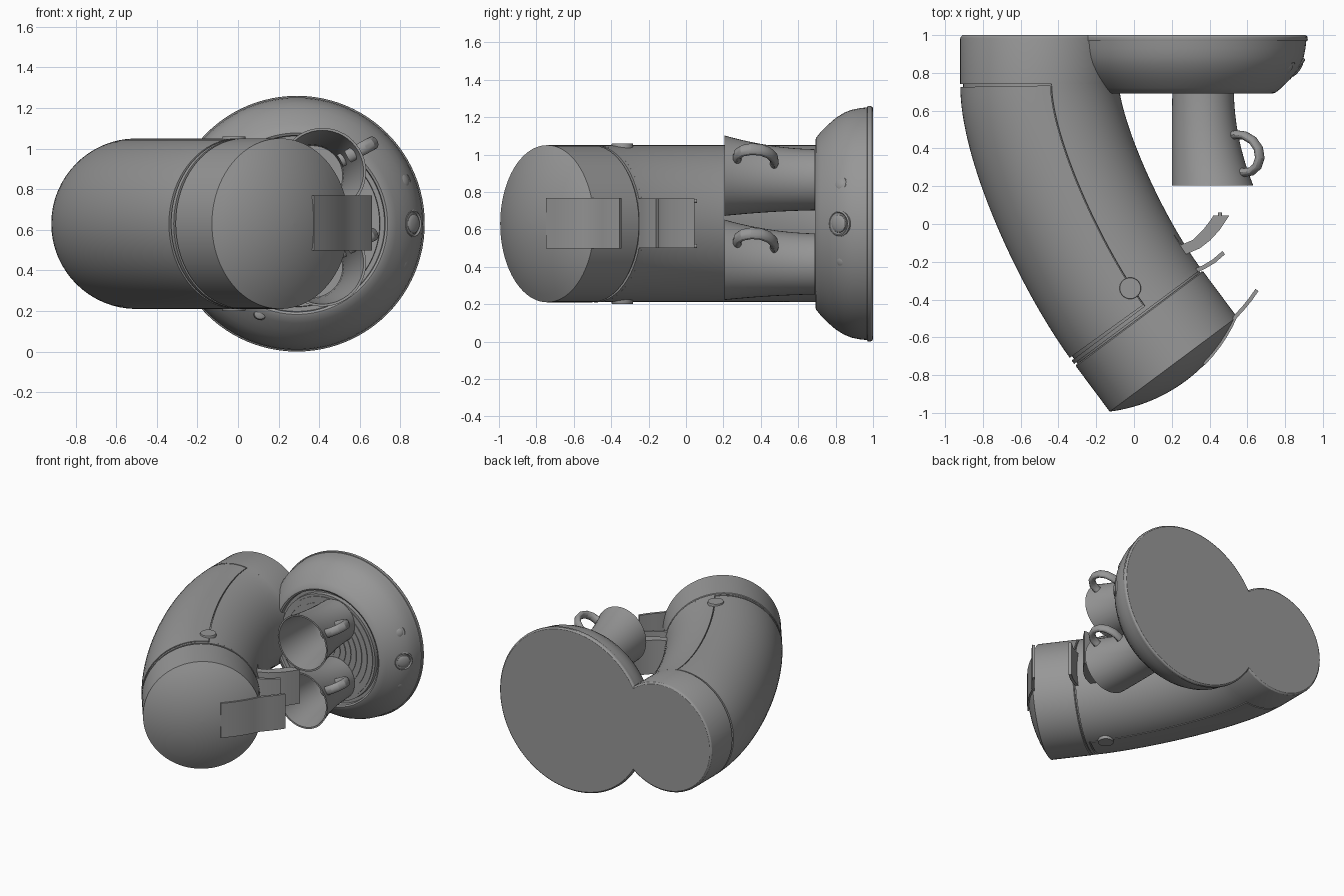
import bpy, bmesh, math
from mathutils import Vector as V

if "Cube" in bpy.data.objects:
    bpy.data.objects.remove(bpy.data.objects["Cube"])

ZC, R = 0.63, 0.42          # height of the main axis, body radius
UP = V((0, 0, 1))
GREY = bpy.data.materials.new("dark_grey")
GREY.diffuse_color = (0.31, 0.31, 0.31, 1)
GREY.use_nodes = True
GREY.node_tree.nodes["Principled BSDF"].inputs["Base Color"].default_value = GREY.diffuse_color


def finish(name, bm, angle=28):
    bmesh.ops.remove_doubles(bm, verts=bm.verts, dist=1e-5)
    bmesh.ops.recalc_face_normals(bm, faces=bm.faces)
    me = bpy.data.meshes.new(name)
    bm.to_mesh(me)
    bm.free()
    me.materials.append(GREY)
    ob = bpy.data.objects.new(name, me)
    bpy.context.collection.objects.link(ob)
    bpy.ops.object.select_all(action='DESELECT')
    ob.select_set(True)
    bpy.context.view_layer.objects.active = ob
    bpy.ops.object.shade_smooth_by_angle(angle=math.radians(angle))
    return ob


def loft(name, rings, closed=True, caps=(False, False)):
    bm = bmesh.new()
    vr = [[bm.verts.new(p) for p in ring] for ring in rings]
    n = len(vr[0])
    for a, b in zip(vr, vr[1:]):
        for i in range(n if closed else n - 1):
            j = (i + 1) % n
            bm.faces.new((a[i], a[j], b[j], b[i]))
    for flag, ring in zip(caps, (vr[0], vr[-1])):
        if flag:
            bm.faces.new(ring)
    return finish(name, bm)


def circle(c, axis, r, n=64):
    axis = V(axis).normalized()
    u = axis.cross(UP if abs(axis.z) < 0.9 else V((1, 0, 0))).normalized()
    w = axis.cross(u)
    return [V(c) + r * (math.cos(2 * math.pi * i / n) * u + math.sin(2 * math.pi * i / n) * w)
            for i in range(n)]


def lathe(name, origin, axis, profile, n=64, caps=(True, True)):
    axis = V(axis).normalized()
    return loft(name, [circle(V(origin) + axis * d, axis, r, n) for r, d in profile], True, caps)


def extrude_z(name, pts, z0, z1):
    return loft(name, [[V((x, y, z)) for x, y in pts] for z in (z0, z1)], True, (True, True))


def strip(pts, thick):
    """Outline of a bent flat strip along a list of points."""
    p = [V((q[0], q[1], 0)) for q in pts]
    off = []
    for i in range(len(p)):
        t = (p[min(i + 1, len(p) - 1)] - p[max(i - 1, 0)]).normalized()
        off.append(p[i] + V((-t.y, t.x, 0)) * thick)
    return [(v.x, v.y) for v in p + off[::-1]]


# --- curved body path: list of (centre, tangent)
P = [V((-0.5, 0.74, ZC)), V((-0.5, 0.45, ZC)), V((-0.235, -0.14, ZC)), V((0.007, -0.472, ZC))]


def station(t):
    s = 1 - t
    c = P[0] * s**3 + P[1] * 3 * s * s * t + P[2] * 3 * s * t * t + P[3] * t**3
    d = (P[1] - P[0]) * s * s + (P[2] - P[1]) * 2 * s * t + (P[3] - P[2]) * t * t
    return c, d.normalized()


def shell(name, stations, a0, a1, n=40):
    """Patch of the tube skin with borders folded inwards."""
    def ring(c, t, r):
        side = V((-t.y, t.x, 0))
        ang = [math.radians(a0 + (a1 - a0) * i / n) for i in range(n + 1)]
        pts = [c + r * (math.cos(a) * side + math.sin(a) * UP) for a in ang]
        fold = [c + 0.395 * (math.cos(a) * side + math.sin(a) * UP) for a in (ang[0], ang[-1])]
        return [fold[0]] + pts + [fold[1]]
    rings = [ring(*stations[0], 0.395)] + [ring(c, t, R) for c, t in stations] + [ring(*stations[-1], 0.395)]
    return loft(name, rings, False)


curve = [station(0.009 + 0.982 * i / 32) for i in range(33)]
shell("water_tank", curve, 82, 278)
shell("main_housing", [station(0)] + curve[1:-1] + [station(1)], -81.2, 81.2)
DIR = V((0.597, -0.802, 0)).normalized()
SIDE = V((-DIR.y, DIR.x, 0))
end = V((0.205, -0.745, ZC))

# inner core seen through the seams
core = [circle(V((-0.5, 0.97, ZC)), (0, -1, 0), 0.405)]
core += [circle(c, t, 0.405) for c, t in curve] + [circle(end - DIR * 0.05, DIR, 0.405)]
loft("inner_core", core, True, (True, True))

# neck at the back, collar ring, domed head
lathe("rear_neck", (-0.5, 1.0, ZC), (0, -1, 0),
      [(0.406, 0), (0.412, 0.004), (0.418, 0.01), (R, 0.018), (R, 0.26), (0.4, 0.26)])
lathe("collar", P[3], DIR, [(0.4, 0), (R, 0), (R, 0.022), (0.4, 0.022)])
head_len = (end - P[3]).length - 0.032
RC = (R * R + 0.11**2) / 0.22


def bulge(s):
    return math.sqrt(RC * RC - s * s) - (RC - 0.11)


dome = [(r, head_len + bulge(r)) for r in [R * (1 - i / 10) + 0.001 * (i / 10) for i in range(11)]]
lathe("head", P[3] + DIR * 0.032, DIR, [(0.4, 0), (R - 0.006, 0), (R, 0.006)] + dome, 80)

# hinge buttons above and below
for s, nm in ((1, "top"), (-1, "bottom")):
    lathe("hinge_button_" + nm, (-0.02, -0.34, ZC + s * 0.36), (0, 0, s),
          [(0.057, 0), (0.057, 0.066), (0.055, 0.07)], 32)

# opening lever lying on the dome and curling past its rim
lever = [end + SIDE * s + DIR * (bulge(s) + 0.004) for s in (0.135, 0.2, 0.26, 0.32, 0.37, 0.42)]
lever += [V((0.59, -0.447, 0)), V((0.628, -0.4, 0)), V((0.659, -0.355, 0))]
extrude_z("front_lever", strip(lever, 0.02), 0.497, 0.768)

# lower latch and nozzle block
extrude_z("lower_latch", strip([(0.32, -0.262), (0.375, -0.238), (0.43, -0.205), (0.482, -0.16)], 0.022), 0.5, 0.765)
extrude_z("nozzle_block", [(0.2, -0.04), (0.2, -0.16), (0.27, -0.163), (0.35, -0.128), (0.405, -0.085), (0.455, -0.03),
                           (0.505, 0.045), (0.42, 0.045), (0.405, 0.02), (0.37, -0.025), (0.31, -0.085),
                           (0.25, -0.11)], 0.5, 0.765)
for z in (0.51, 0.752):
    lathe("nozzle_tip", (0.455, 0.03, z), (0, 1, 0), [(0.011, 0), (0.011, 0.03)], 16)

# round base with recessed ringed drip tray
base = (0.29, 1.0, ZC)
prof = [(0.618, 0), (0.624, 0.004), (0.629, 0.011), (0.63, 0.022), (0.628, 0.03), (0.622, 0.032), (0.618, 0.07),
        (0.609, 0.115), (0.593, 0.155), (0.565, 0.2), (0.53, 0.24), (0.49, 0.28), (0.46, 0.304), (0.447, 0.308),
        (0.435, 0.302), (0.432, 0.27), (0.41, 0.27), (0.408, 0.3), (0.395, 0.3)]
lathe("base", base, (0, -1, 0), prof, 96)
for k in range(8):
    r = 0.39 - k * 0.047
    lathe("tray_ring", base, (0, -1, 0), [(r, 0.295), (r, 0.306), (r - 0.03, 0.306), (r - 0.03, 0.295)], 64, (False, False))

# control buttons on the base flank, each in a raised bezel
for dx, dz, y, r in ((0.525, 0.21, 0.825, 0.034), (0.57, 0.0, 0.82, 0.048), (0.525, -0.2, 0.825, 0.034)):
    nrm = V((dx, -0.45, dz)).normalized()
    c = V((0.29 + dx, y, ZC + dz))
    lathe("button_bezel", c, nrm, [(r * 1.5, -0.03), (r * 1.45, 0.002), (r * 1.3, 0.008), (r * 1.1, 0.0)], 32)
    lathe("button", c, nrm, [(r, -0.01)] + [(r * math.cos(a / 10), 0.004 + 0.014 * math.sin(a / 10))
                                            for a in range(0, 16, 3)], 32)

# small knob low on the base
lathe("base_knob", (0.11, 0.74, 0.19), (0, -1, 0), [(0.035, -0.04), (0.035, 0.015), (0.03, 0.025), (0.018, 0.031)], 24)

# two espresso cups with flared, offset mouths
for nm, zb, zt in (("upper", 0.865, 0.887), ("lower", 0.415, 0.437)):
    def mug(f, thin, y):
        e = f * f
        c = (0.366 + 0.05 * e, y, zb + (zt - zb) * e)
        return circle(c, (0, 1, 0), 0.163 + 0.01 * f + 0.042 * e - thin, 48)
    ys = [i / 12 for i in range(13)]
    rings = [mug(f, 0, 0.69 - 0.485 * f) for f in ys]
    rings += [mug(f, 0.012, 0.69 - 0.485 * f) for f in ys[:0:-1]]
    rings += [mug(0.04, 0.014, 0.66)]
    loft(nm + "_cup", rings, True, (True, True))

    # handle loop, radiating towards the right and slightly up
    out = V((math.cos(0.5), 0, math.sin(0.5)))
    o = V((0.366, 0, zb))
    knots = [(0.155, 0.465), (0.2, 0.473), (0.25, 0.468), (0.3, 0.442), (0.333, 0.4),
             (0.342, 0.35), (0.325, 0.305), (0.29, 0.278), (0.245, 0.272), (0.2, 0.28)]
    pts = [o + out * d + V((0, y, 0)) for d, y in knots]
    tube = []
    for i, p in enumerate(pts):
        t = (pts[min(i + 1, 9)] - pts[max(i - 1, 0)]).normalized()
        w = out.cross(V((0, 1, 0))).normalized()
        u = t.cross(w)
        tube.append([p + 0.023 * math.cos(k * math.pi / 8) * u + 0.033 * math.sin(k * math.pi / 8) * w
                     for k in range(16)])
    loft(nm + "_cup_handle", tube, True, (True, True))
